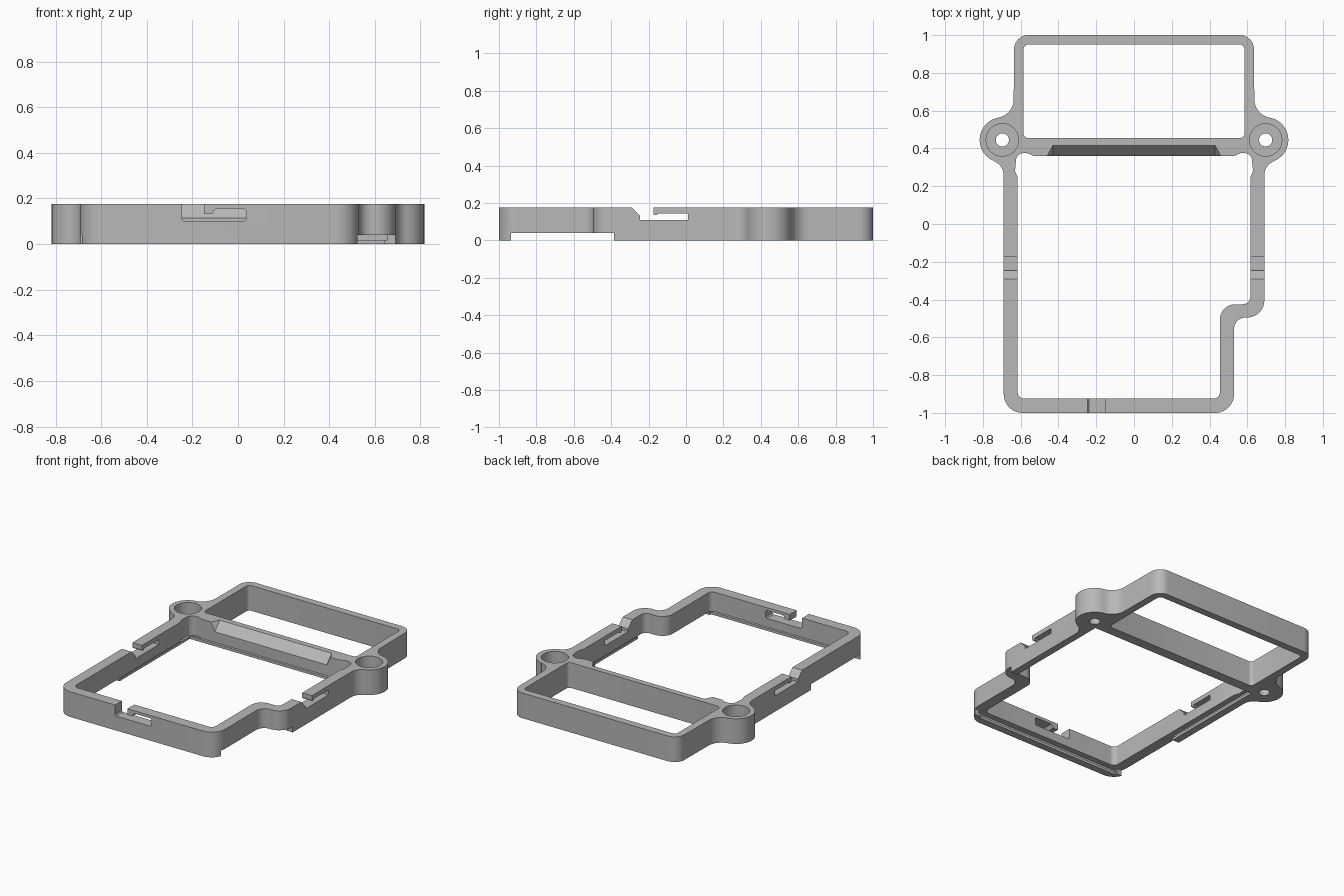
import bpy, bmesh
from math import cos, sin, radians

if "Cube" in bpy.data.objects:
    bpy.data.objects.remove(bpy.data.objects["Cube"])

HEIGHT = 0.175
grey = bpy.data.materials.new("plain_grey")
grey.use_nodes = True
grey.diffuse_color = (0.48, 0.48, 0.48, 1)
grey.node_tree.nodes["Principled BSDF"].inputs["Base Color"].default_value = grey.diffuse_color


def arc(cx, cy, r, start, end, steps=10):
    angles = [radians(start + (end - start) * i / steps) for i in range(steps + 1)]
    return [(cx + r * cos(a), cy + r * sin(a)) for a in angles]


def mirrored(points):
    return [(-x, y) for x, y in reversed(points)]


def finish(name, bm):
    bmesh.ops.recalc_face_normals(bm, faces=bm.faces)
    mesh = bpy.data.meshes.new(name)
    bm.to_mesh(mesh)
    bm.free()
    mesh.materials.append(grey)
    obj = bpy.data.objects.new(name, mesh)
    bpy.context.collection.objects.link(obj)
    return obj


def prism(name, points, low, high, axis="z"):
    place = {"x": lambda a, b, h: (h, a, b),
             "y": lambda a, b, h: (a, h, b),
             "z": lambda a, b, h: (a, b, h)}[axis]
    bm = bmesh.new()
    rings = [[bm.verts.new(place(a, b, h)) for a, b in points] for h in (low, high)]
    bm.faces.new(rings[0])
    bm.faces.new(rings[1])
    for i in range(len(points)):
        j = (i + 1) % len(points)
        bm.faces.new((rings[0][i], rings[0][j], rings[1][j], rings[1][i]))
    return finish(name, bm)


def box_outline(x0, x1, y0, y1):
    return [(x0, y0), (x1, y0), (x1, y1), (x0, y1)]


def cut(body, cutter):
    cutter.hide_render = True
    mod = body.modifiers.new(cutter.name, "BOOLEAN")
    mod.operation = "DIFFERENCE"
    mod.solver = "EXACT"
    mod.object = cutter
    bpy.context.view_layer.objects.active = body
    bpy.ops.object.modifier_apply(modifier=mod.name)
    bpy.data.objects.remove(cutter)


# Outer outline: back corner, blends into the round screw post, side wall
shoulder = (arc(0.56, 0.925, 0.075, 90, 0)
            + arc(0.737, 0.661, 0.1, 180, 259.5)
            + arc(0.697, 0.445, 0.12, 79.5, -69.5, 20)
            + arc(0.77, 0.258, 0.08, 110.5, 180))
outer = (shoulder
         + arc(0.6, -0.405, 0.09, 0, -90)
         + arc(0.59, -0.555, 0.06, 90, 180)
         + arc(0.43, -0.9, 0.1, 0, -90)
         + arc(-0.59, -0.9, 0.1, -90, -180)
         + mirrored(shoulder))
frame = prism("frame", outer, 0, HEIGHT)

# Large front opening with its stepped corner
corner = ([(0.53, 0.36), (0.565, 0.375)] + arc(0.585, 0.335, 0.04, 90, 0)
          + [(0.63, 0.28), (0.616, 0.245)])
opening = (corner
           + arc(0.576, -0.385, 0.04, 0, -90)
           + arc(0.535, -0.505, 0.08, 90, 180)
           + arc(0.42, -0.89, 0.035, 0, -90)
           + arc(-0.581, -0.89, 0.035, -90, -180)
           + mirrored(corner))
cut(frame, prism("opening_cutter", opening, -0.1, 0.3))

# Rectangular back window
half = arc(0.56, 0.925, 0.025, 90, 0, 5) + arc(0.56, 0.48, 0.025, 0, -90, 5)
cut(frame, prism("window_cutter", half + mirrored(half), -0.1, 0.3))

# Screw holes with counterbores
for side in (-1, 1):
    for radius, floor in ((0.035, -0.1), (0.086, 0.06)):
        circle = arc(side * 0.697, 0.445, radius, 0, 360, 32)[:-1]
        cut(frame, prism("screw_hole_cutter", circle, floor, 0.3))

# Sloped finger recess on the crossbar
bm = bmesh.new()
for side in (-1, 1):
    for x, y, z in ((0.43, 0.47, 0.235), (0.43, 0.305, 0.055), (0.52, 0.305, 0.235)):
        bm.verts.new((side * x, y, z))
bmesh.ops.convex_hull(bm, input=bm.verts)
cut(frame, finish("crossbar_slope_cutter", bm))

# Hooked latch slots through the side walls and the front wall
side_slot = [(-0.315, 0.2), (-0.245, 0.13), (-0.245, 0.11), (0.01, 0.11), (0.01, 0.145),
             (-0.15, 0.145), (-0.157, 0.135), (-0.168, 0.135), (-0.175, 0.142), (-0.175, 0.2)]
cut(frame, prism("side_slot_cutter", side_slot, -1, 1, "x"))
front_slot = [(-0.245, 0.2), (-0.245, 0.108), (-0.237, 0.1), (0.027, 0.1), (0.035, 0.108),
              (0.035, 0.147), (0.027, 0.155), (-0.095, 0.155), (-0.105, 0.147),
              (-0.112, 0.132), (-0.15, 0.132), (-0.15, 0.2)]
cut(frame, prism("front_slot_cutter", front_slot, -1.1, -0.9, "y"))

# Stepped rebate around the underside of the opening
for grow, low, high in ((0, -0.1, 0.03), (0.015, 0.018, 0.04)):
    rebate = [(-0.64 - grow, -0.95 - grow), (0.475 + grow, -0.95 - grow),
              (0.475 + grow, -0.45), (0.64 + grow, -0.45),
              (0.64 + grow, 0.385 + grow), (-0.64 - grow, 0.385 + grow)]
    cut(frame, prism("rebate_cutter", rebate, low, high))

# Low clearance gap under both side walls
cut(frame, prism("clearance_cutter", box_outline(-1, 1, -0.935, -0.385), -0.1, 0.04))

# Smooth curved walls, keep the edges crisp
bpy.ops.object.select_all(action="DESELECT")
frame.select_set(True)
bpy.context.view_layer.objects.active = frame
bpy.ops.object.shade_smooth_by_angle(angle=radians(30))
